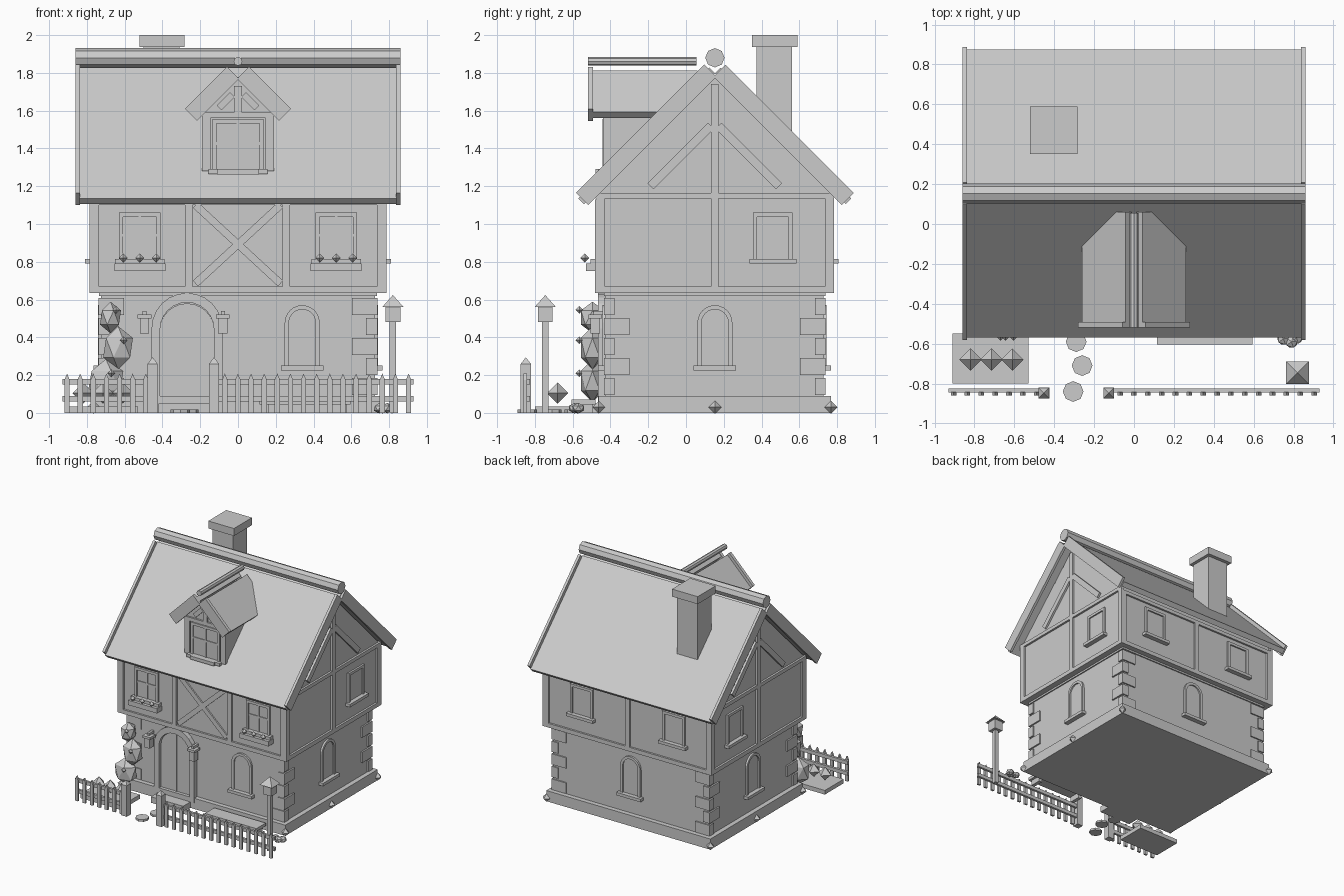
import bpy, bmesh, math
from mathutils import Vector

cube = bpy.data.objects.get("Cube")
if cube:
    bpy.data.objects.remove(cube, do_unlink=True)

GREY = (0.6, 0.6, 0.6, 1)
mat = bpy.data.materials.new("plain grey")
mat.use_nodes = True
mat.diffuse_color = GREY
mat.node_tree.nodes["Principled BSDF"].inputs["Base Color"].default_value = GREY

# Each side maps (across, up, outward distance) to space
SIDES = {
    "front": lambda u, v, d: (u, -d, v),
    "back": lambda u, v, d: (u, d, v),
    "left": lambda u, v, d: (d, u, v),
    "right": lambda u, v, d: (-d, u, v),
}


def finish(name, bm):
    bmesh.ops.recalc_face_normals(bm, faces=bm.faces)
    me = bpy.data.meshes.new(name)
    bm.to_mesh(me)
    bm.free()
    me.materials.append(mat)
    ob = bpy.data.objects.new(name, me)
    bpy.context.collection.objects.link(ob)
    return ob


def prism(name, side, pts, d0, d1):
    bm = bmesh.new()
    a, b = [[bm.verts.new(SIDES[side](u, v, d)) for u, v in pts] for d in (d0, d1)]
    bm.faces.new(a)
    bm.faces.new(b)
    for i in range(len(pts)):
        j = (i + 1) % len(pts)
        bm.faces.new((a[i], a[j], b[j], b[i]))
    return finish(name, bm)


def box(name, x0, x1, y0, y1, z0, z1):
    return prism(name, "back", [(x0, z0), (x1, z0), (x1, z1), (x0, z1)], y0, y1)


def panel(name, side, u0, u1, v0, v1, d0, d1):
    return prism(name, side, [(u0, v0), (u1, v0), (u1, v1), (u0, v1)], d0, d1)


def beam(name, side, p, q, width, d0, d1):
    p, q = Vector(p), Vector(q)
    n = (q - p).orthogonal().normalized() * width / 2
    return prism(name, side, [p + n, q + n, q - n, p - n], d0, d1)


def ring(name, side, outer, inner, d0, d1):
    # Open-bottomed frame between two matching outlines
    return prism(name, side, outer + inner[::-1], d0, d1)


def outline(c, z0, w, h, arched):
    r = w / 2
    if not arched:
        return [(c - r, z0), (c - r, z0 + h), (c + r, z0 + h), (c + r, z0)]
    arc = [(c - r * math.cos(math.pi * i / 12), z0 + h - r + r * math.sin(math.pi * i / 12))
           for i in range(13)]
    return [(c - r, z0)] + arc + [(c + r, z0)]


def cone(name, loc, r1, r2, depth, sides, turn=0, lie=None):
    bm = bmesh.new()
    bmesh.ops.create_cone(bm, cap_ends=True, segments=sides, radius1=r1, radius2=r2, depth=depth)
    ob = finish(name, bm)
    ob.location = loc
    ob.rotation_euler = lie or (0, 0, turn)
    return ob


def gem(name, loc, r):
    bm = bmesh.new()
    top, bottom = [bm.verts.new((0, 0, s * r)) for s in (1, -1)]
    rim = [bm.verts.new(v) for v in ((r, 0, 0), (0, r, 0), (-r, 0, 0), (0, -r, 0))]
    for i in range(4):
        for pole in (top, bottom):
            bm.faces.new((rim[i], rim[(i + 1) % 4], pole))
    finish(name, bm).location = loc


def blob(name, loc, scale):
    bm = bmesh.new()
    bmesh.ops.create_icosphere(bm, subdivisions=1, radius=1)
    ob = finish(name, bm)
    ob.location, ob.scale = loc, scale


def window(name, side, c, z0, w, h, d, arched=False, cross=False):
    t = 0.022
    prism(name + "_pane", side, outline(c, z0, w - t, h - t / 2, arched), d - 0.01, d + 0.004)
    ring(name + "_frame", side, outline(c, z0, w, h, arched),
         outline(c, z0, w - 2 * t, h - t, arched), d - 0.01, d + 0.016)
    panel(name + "_sill", side, c - w / 2 - 0.02, c + w / 2 + 0.02, z0 - 0.025, z0, d - 0.01, d + 0.04)
    if cross:
        panel(name + "_mullion", side, c - 0.007, c + 0.007, z0, z0 + h - t, d, d + 0.01)
        panel(name + "_bar", side, c - w / 2 + t, c + w / 2 - t, z0 + h * 0.48, z0 + h * 0.54, d, d + 0.01)


MID = 0.153  # the house is centred on this y
FRONT, BACK = 0.465, 0.768  # outward distance of upper walls

# Foundation, ground floor, floor plate and upper floor with gables
box("foundation", -0.765, 0.765, -0.463, 0.768, 0, 0.09)
box("ground_floor", -0.725, 0.725, -0.425, 0.728, 0.09, 0.62)
box("floor_plate", -0.735, 0.735, -0.435, 0.738, 0.62, 0.64)
prism("upper_floor", "left", [(-FRONT, 0.635), (BACK, 0.635), (BACK, 1.168), (MID, 1.783), (-FRONT, 1.168)],
      -0.77, 0.77)

# Corner stones, long and short by turns
for sx in (-1, 1):
    for sy in (-1, 1):
        for i in range(5):
            z = 0.14 + i * 0.106
            lx, ly = (0.135, 0.055) if i % 2 == 0 else (0.06, 0.135)
            xs = sorted((sx * 0.738, sx * (0.738 - lx)))
            ys = sorted((MID + sy * 0.586, MID + sy * (0.586 - ly)))
            box("corner_stone", *xs, *ys, z - 0.045, z + 0.045)

# Upper timber frame: front and back
for side, d in (("front", FRONT), ("back", BACK)):
    lo, hi = d - 0.01, d + 0.016
    panel("bottom_rail", side, -0.787, 0.787, 0.635, 0.67, lo, hi)
    panel("top_rail", side, -0.787, 0.787, 1.1, 1.13, lo, hi)
    posts = (-0.26, 0.255) if side == "front" else (0,)
    for u in posts:
        panel("wall_post", side, u - 0.02, u + 0.02, 0.67, 1.1, lo, hi)
    for s in (-1, 1):
        panel("corner_post", side, *sorted((s * 0.735, s * 0.787)), 0.67, 1.1, lo, hi)
for s in (-1, 1):
    beam("cross_brace", "front", (-0.225 * s, 0.685), (0.225 * s, 1.1), 0.04, FRONT - 0.01, FRONT + 0.012)

# Upper timber frame: gables
for side in ("left", "right"):
    lo, hi = 0.76, 0.787
    panel("gable_bottom_rail", side, -0.48, 0.784, 0.635, 0.67, lo, hi)
    panel("gable_tie_beam", side, -0.48, 0.784, 1.135, 1.165, lo, hi)
    panel("gable_king_post", side, MID - 0.02, MID + 0.02, 0.67, 1.74, lo, hi)
    for s in (-1, 1):
        panel("gable_corner_post", side, *sorted((MID + s * 0.583, MID + s * 0.63)), 0.67, 1.135, lo, hi)
        beam("gable_brace", side, (MID + s * 0.34, 1.2), (MID + s * 0.02, 1.52), 0.045, lo, hi)

# Windows
for s in (-1, 1):
    window("front_window", "front", s * 0.52, 0.815, 0.22, 0.245, FRONT, cross=True)
    window("back_window", "back", s * 0.43, 0.815, 0.21, 0.245, BACK)
for side in ("left", "right"):
    window("gable_window", side, 0.46, 0.815, 0.21, 0.245, 0.77)
    window("side_arch_window", side, MID, 0.25, 0.185, 0.32, 0.725, arched=True)
window("front_arch_window", "front", 0.34, 0.25, 0.185, 0.32, 0.425, arched=True)
window("back_arch_window", "back", 0, 0.25, 0.185, 0.32, 0.728, arched=True)

# Window boxes with flowers
for s in (-1, 1):
    box("window_box", s * 0.52 - 0.135, s * 0.52 + 0.135, -0.53, -0.46, 0.75, 0.79)
    for k in (-1, 0, 1):
        gem("window_flower", (s * 0.52 + k * 0.088, -0.535, 0.82), 0.024)

# Main roof: slabs, barge boards and ridge
for s in (-1, 1):
    beam("roof_slab", "left", (MID + s * 0.708, 1.12), (MID + s * 0.015, 1.813), 0.042, -0.84, 0.84)
    for side in ("left", "right"):
        beam("barge_board", side, (MID + s * 0.703, 1.133), (MID + s * 0.024, 1.812), 0.09, 0.837, 0.859)
cone("roof_ridge", (0, MID, 1.88), 0.051, 0.051, 1.718, 8, lie=(0, math.pi / 2, 0))

# Chimney
box("chimney_stack", -0.5, -0.31, 0.373, 0.56, 1.25, 1.94)
box("chimney_cap", -0.522, -0.283, 0.35, 0.59, 1.937, 2)

# Dormer
prism("dormer_body", "front", [(-0.185, 1.27), (0.185, 1.27), (0.185, 1.595), (0, 1.78), (-0.185, 1.595)],
      -0.05, 0.425)
panel("dormer_beam", "front", -0.19, 0.19, 1.56, 1.59, 0.42, 0.44)
panel("dormer_king_post", "front", -0.02, 0.02, 1.59, 1.73, 0.42, 0.44)
window("dormer_window", "front", 0, 1.29, 0.27, 0.265, 0.425, cross=True)
panel("dormer_sill", "front", -0.11, 0.11, 1.262, 1.29, 0.4, 0.48)
for s in (-1, 1):
    panel("dormer_post", "front", *sorted((s * 0.145, s * 0.19)), 1.28, 1.56, 0.41, 0.44)
    beam("dormer_brace", "front", (s * 0.1, 1.615), (s * 0.03, 1.685), 0.035, 0.42, 0.44)
    beam("dormer_barge", "front", (s * 0.248, 1.578), (s * 0.026, 1.8), 0.09, 0.492, 0.518)
    beam("dormer_roof", "front", (s * 0.247, 1.577), (s * 0.027, 1.797), 0.042, -0.06, 0.5)
cone("dormer_ridge", (0, -0.232, 1.861), 0.023, 0.023, 0.575, 8, lie=(math.pi / 2, 0, 0))

# Front door, steps and lanterns
DOOR = -0.27
prism("door", "front", outline(DOOR, 0.05, 0.29, 0.53, True), 0.4, 0.436)
ring("door_arch", "front", outline(DOOR, 0.05, 0.375, 0.585, True),
     outline(DOOR, 0.05, 0.285, 0.535, True), 0.4, 0.465)
panel("door_groove_strip", "front", DOOR - 0.006, DOOR + 0.006, 0.06, 0.57, 0.43, 0.442)
box("door_step", DOOR - 0.15, DOOR + 0.15, -0.56, -0.42, 0, 0.05)
for x in (-0.495, -0.08):
    box("lantern_bracket", x - 0.01, x + 0.01, -0.49, -0.42, 0.52, 0.54)
    box("lantern_cap", x - 0.036, x + 0.036, -0.515, -0.445, 0.5, 0.52)
    box("lantern_body", x - 0.025, x + 0.025, -0.505, -0.455, 0.42, 0.5)
for x, y in ((-0.29, -0.59), (-0.26, -0.71), (-0.305, -0.84)):
    cone("path_stone", (x, y, 0.009), 0.052, 0.052, 0.018, 8)

# Garden: bench, flower bed, climbing bush and stones
box("bench_seat", 0.115, 0.595, -0.605, -0.48, 0.045, 0.07)
for x in (0.15, 0.56):
    box("bench_leg", x - 0.015, x + 0.015, -0.59, -0.495, 0, 0.045)
box("flower_bed", -0.91, -0.53, -0.8, -0.55, 0, 0.035)
for x in (-0.82, -0.715, -0.61):
    gem("bed_flower", (x, -0.68, 0.105), 0.056)
for x, z, r in ((-0.675, 0.505, 0.062), (-0.635, 0.345, 0.088), (-0.7, 0.17, 0.104)):
    blob("climbing_bush", (x, -0.495, z), (r, 0.072, min(r * 1.35, 0.115)))
    gem("bush_flower", (x + 0.03, -0.565, z + 0.04), 0.02)
for x, y in ((0.75, -0.575), (0.79, -0.59), (0.815, -0.57)):
    blob("garden_stone", (x, y, 0.025), (0.035, 0.035, 0.028))
for s in (-1, 1):
    for y in (-0.462, MID, 0.768):
        gem("foundation_plant", (s * 0.765, y, 0.03), 0.034)

# Picket fence
for x0, x1, first, count in ((-0.93, -0.43, -0.905, 7), (-0.12, 0.93, -0.07, 15)):
    for z in (0.075, 0.165):
        box("fence_rail", x0, x1, -0.845, -0.825, z - 0.015, z + 0.015)
    for i in range(count):
        x = first + i * 0.0695
        prism("picket", "front", [(x - 0.014, 0), (x + 0.014, 0), (x + 0.014, 0.175), (x, 0.208),
                                  (x - 0.014, 0.175)], 0.843, 0.86)
for x in (-0.452, -0.127):
    box("gate_post", x - 0.027, x + 0.027, -0.875, -0.821, 0, 0.26)
    cone("gate_post_tip", (x, -0.848, 0.277), 0.038, 0, 0.035, 4, math.pi / 4)

# Lamp post
LX, LY = 0.82, -0.745
box("lamp_pole", LX - 0.017, LX + 0.017, LY - 0.017, LY + 0.017, 0, 0.48)
box("lamp_head", LX - 0.039, LX + 0.039, LY - 0.039, LY + 0.039, 0.48, 0.56)
cone("lamp_roof", (LX, LY, 0.592), 0.08, 0, 0.064, 4, math.pi / 4)
